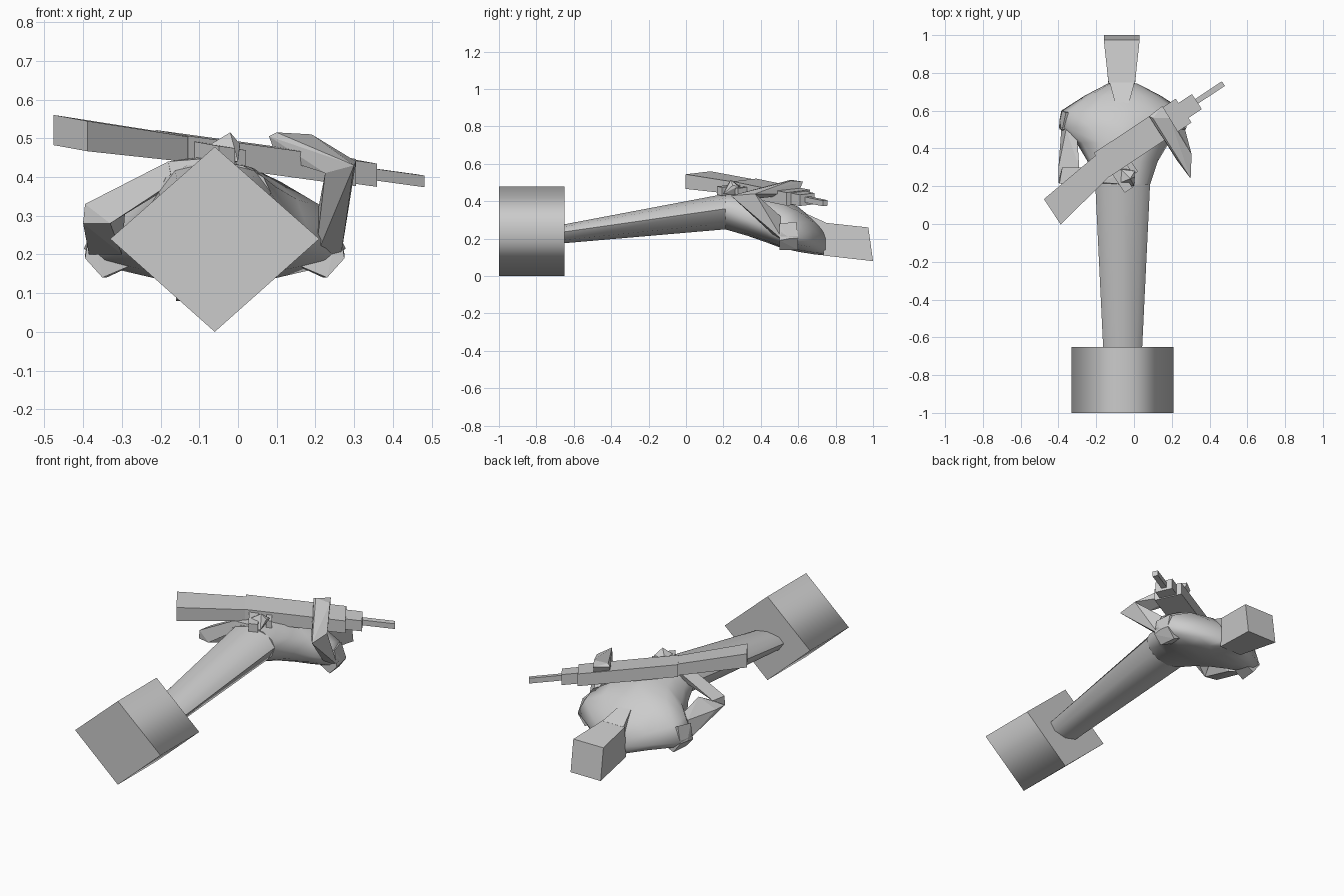
import bpy, bmesh, math

if "Cube" in bpy.data.objects:
    bpy.data.objects.remove(bpy.data.objects["Cube"])

grey = bpy.data.materials.new("plain grey")
grey.diffuse_color = (0.6, 0.6, 0.6, 1)
grey.use_nodes = True
grey.node_tree.nodes["Principled BSDF"].inputs["Base Color"].default_value = grey.diffuse_color


def finish(name, bm, angle=None):
    bmesh.ops.recalc_face_normals(bm, faces=bm.faces)
    me = bpy.data.meshes.new(name)
    bm.to_mesh(me)
    bm.free()
    me.materials.append(grey)
    ob = bpy.data.objects.new(name, me)
    bpy.context.collection.objects.link(ob)
    if angle:
        me.polygons.foreach_set("use_smooth", [True] * len(me.polygons))
        me.set_sharp_from_angle(angle=math.radians(angle))
    return ob


def hull(name, pts):
    """Convex faceted solid around a few corner points."""
    bm = bmesh.new()
    for p in pts:
        bm.verts.new(p)
    res = bmesh.ops.convex_hull(bm, input=bm.verts)
    junk = {v for v in res["geom_interior"] if isinstance(v, bmesh.types.BMVert)}
    bmesh.ops.delete(bm, geom=list(junk), context='VERTS')
    bmesh.ops.dissolve_limit(bm, angle_limit=math.radians(3), verts=bm.verts, edges=bm.edges)
    return finish(name, bm)


def loft(name, sections, n, angle):
    """Rings along y: (y, half width, z bottom, z widest, z top)."""
    bm = bmesh.new()
    rings = []
    for y, rx, lo, mid, hi in sections:
        ring = []
        for i in range(n):
            a = 2 * math.pi * i / n
            s = math.sin(a)
            z = mid + s * ((hi - mid) if s > 0 else (mid - lo))
            ring.append(bm.verts.new((-0.06 + rx * math.cos(a), y, z)))
        rings.append(ring)
    for a, b in zip(rings, rings[1:]):
        for i in range(n):
            j = (i + 1) % n
            bm.faces.new((a[i], a[j], b[j], b[i]))
    bm.faces.new(rings[0])
    bm.faces.new(rings[-1])
    return finish(name, bm, angle)


# Four-sided plinth, sides shaded round, ends flat
base = loft("base", [(-1, .27, 0, .24, .478), (-.65, .27, 0, .24, .478)], 4, 100)
for e in base.data.edges:
    a, b = (base.data.vertices[i].co for i in e.vertices)
    e.use_edge_sharp = abs(a.y - b.y) < .01

# Tapered lower body and rounded torso
loft("lower_body", [(-.66, .103, .175, .235, .275), (.21, .145, .25, .36, .44)], 8, 50)
loft("torso", [(.21, .145, .25, .36, .44), (.33, .185, .215, .30, .445),
               (.43, .245, .18, .25, .435), (.51, .338, .15, .215, .415),
               (.60, .325, .13, .205, .37), (.68, .20, .117, .19, .305),
               (.745, .075, .11, .17, .24)], 12, 60)

# Shoulder ends: blunt facets standing out of each side
for side, name in ((-1, "right_shoulder"), (1, "left_shoulder")):
    hull(name, [(-.06 + side * x, y, z) for x, y, z in
                ((.335, .50, .19), (.335, .55, .20), (.325, .60, .20), (.29, .50, .14),
                 (.28, .60, .14), (.32, .50, .28), (.30, .59, .29), (.15, .52, .20), (.15, .60, .20))])

# Head block widening upward, with the chin wedge running down into the chest
hull("head", [(-.065 + s * x, y, z) for s in (-1, 1) for x, y, z in
              ((.07, .735, .11), (.07, .745, .285), (.095, 1, .08), (.095, .975, .26))])
hull("chin", [(-.063 + s * x, y, z) for s in (-1, 1) for x, y, z in
              ((.066, .75, .285), (.066, .75, .14), (.037, .64, .335), (.037, .64, .2))])

# Left arm: raised elbow, forearm reaching over the rifle
elbow = [(.30, .24, .43), (.305, .37, .44), (.225, .34, .41)]
hull("left_upper_arm", elbow + [(.265, .52, .19), (.20, .50, .19), (.20, .55, .28)])
hull("left_forearm", elbow + [(.08, .57, .505), (.10, .56, .515), (.15, .625, .505),
                              (.19, .56, .51), (.10, .55, .45), (.16, .60, .44)])

# Right arm: elbow out, forearm coming back to the grip
elbow = [(-.40, .30, .285), (-.395, .215, .33), (-.33, .205, .28), (-.29, .30, .33), (-.40, .22, .28)]
hull("right_upper_arm", elbow[:1] + elbow[2:] + [(-.385, .50, .20), (-.30, .44, .20),
                                                (-.36, .50, .29), (-.30, .45, .30)])
hull("right_forearm", elbow[1:3] + elbow[4:] + [(-.38, .30, .33), (-.18, .22, .44), (-.16, .30, .44),
                                               (-.17, .21, .385), (-.15, .28, .39)])
hull("right_hand", [(-.18, .22, .44), (-.16, .30, .44), (-.17, .21, .39), (-.05, .21, .45),
                    (-.03, .28, .46), (-.06, .21, .41), (-.03, .27, .41)])


# Rifle, laid out along its own length (s), width (t) and thickness (h)
def rifle_part(name, *ends):
    pts = []
    for s, t0, t1, h in ends:
        for t in (t0, t1):
            zc = .513 - .115 * (s + .325) + .1 * (t - .29)
            for dz in (-h / 2, h / 2):
                pts.append((.834 * s - .552 * t, .552 * s + .834 * t, zc + dz))
    hull(name, pts)


rifle_part("rifle_stock", (-.325, .2125, .373, .078), (.05, .285, .417, .065))
rifle_part("rifle_receiver", (.03, .28, .431, .07), (.55, .28, .431, .07))
rifle_part("rifle_handguard", (.54, .309, .404, .06), (.635, .309, .404, .06))
rifle_part("rifle_barrel", (.62, .344, .373, .03), (.805, .344, .373, .03))
rifle_part("rifle_grip", (.05, .165, .30, .045), (.10, .165, .30, .045))
rifle_part("rifle_magazine", (.14, .22, .30, .04), (.17, .22, .30, .04))

# Finger wedge wrapped around the grip
hull("fingers", [(-.07, .22, .485), (.005, .25, .485), (-.02, .24, .515), (-.07, .29, .48),
                 (.005, .28, .48), (-.05, .20, .44), (.0, .20, .44), (-.03, .29, .43)])
